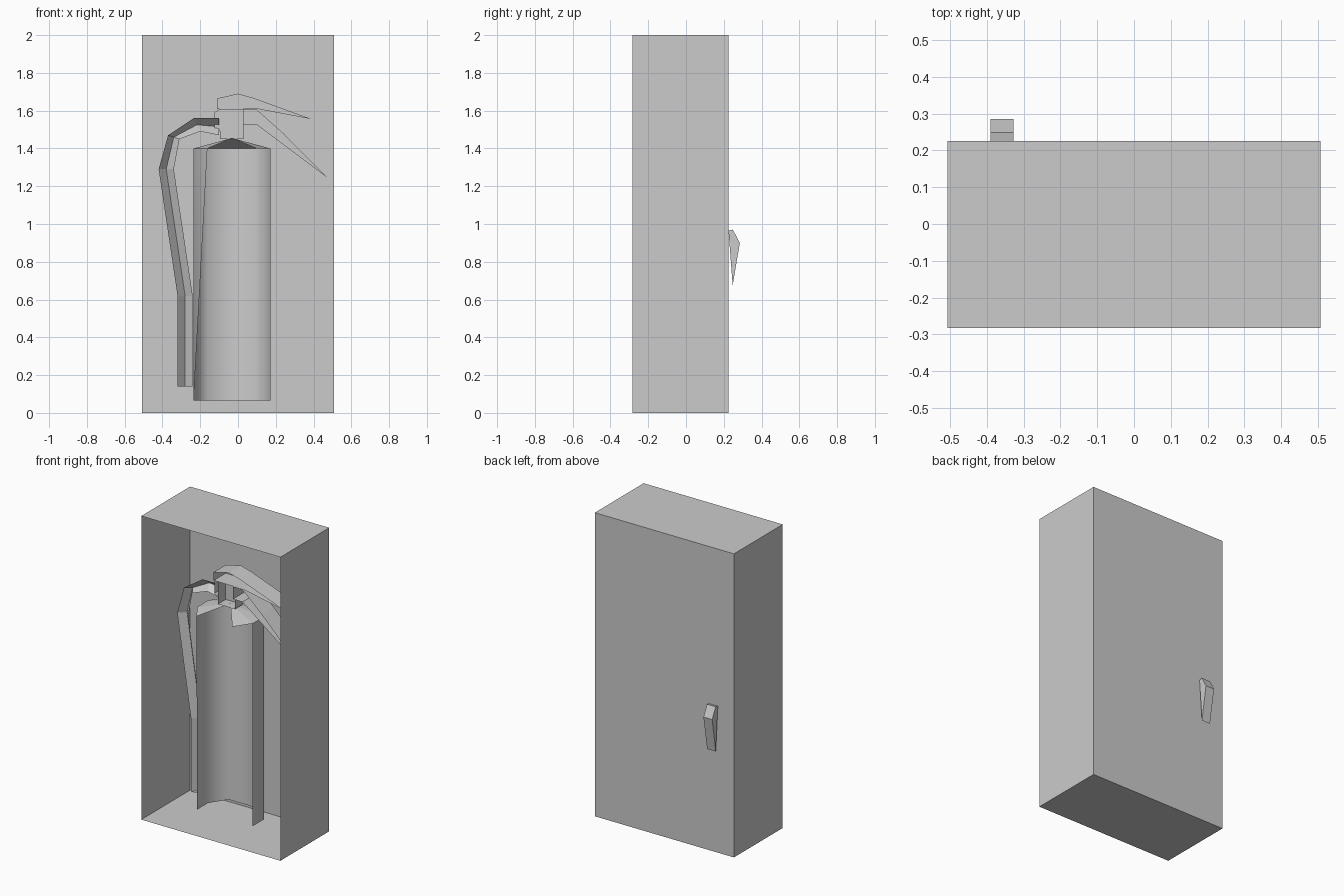
import bpy, bmesh

cube = bpy.data.objects.get("Cube")
if cube:
    bpy.data.objects.remove(cube, do_unlink=True)

GREY = (0.6, 0.6, 0.6, 1)
grey = bpy.data.materials.new("plain_grey")
grey.use_nodes = True
grey.diffuse_color = GREY
grey.node_tree.nodes["Principled BSDF"].inputs["Base Color"].default_value = GREY

MID_Y = -0.033


def finish(name, bm, smooth=False):
    bmesh.ops.recalc_face_normals(bm, faces=bm.faces)
    mesh = bpy.data.meshes.new(name)
    bm.to_mesh(mesh)
    bm.free()
    mesh.materials.append(grey)
    for p in mesh.polygons:
        p.use_smooth = smooth
    obj = bpy.data.objects.new(name, mesh)
    bpy.context.collection.objects.link(obj)
    return obj


def extrude(name, points, start, end, open_front=False):
    """Prism whose profile rings sit at the start and end of its axis."""
    bm = bmesh.new()
    a = [bm.verts.new(start(*p)) for p in points]
    b = [bm.verts.new(end(*p)) for p in points]
    n = len(points)
    for i in range(n):
        j = (i + 1) % n
        bm.faces.new((a[i], a[j], b[j], b[i]))
    if not open_front:
        bm.faces.new(a)
    bm.faces.new(b)
    return finish(name, bm)


def along_y(name, points, half):
    return extrude(name, points,
                   lambda x, z: (x, MID_Y - half, z),
                   lambda x, z: (x, MID_Y + half, z), open_front=True)


# Cabinet: thin shell, open at the front
extrude("cabinet", [(-0.507, 0), (0.507, 0), (0.507, 2), (-0.507, 2)],
        lambda x, z: (x, -0.283, z), lambda x, z: (x, 0.225, z), open_front=True)

# Door pull on the back panel
extrude("door_pull", [(0.225, 0.965), (0.248, 0.97), (0.285, 0.9), (0.247, 0.675)],
        lambda y, z: (-0.39, y, z), lambda y, z: (-0.327, y, z))

# Tank: eight-sided shell, open toward the front
CX = -0.032
outline = [(-0.13, -0.167), (-0.203, -0.058), (-0.203, 0.058), (-0.13, 0.167),
           (0.13, 0.167), (0.203, 0.058), (0.203, -0.058)]
bm = bmesh.new()
low = [bm.verts.new((CX + x, MID_Y + y, 0.065)) for x, y in outline]
top = [bm.verts.new((CX + x, MID_Y + y, 1.4)) for x, y in outline]
bm.faces.new((top[0], top[1], low[1]))
for i in range(1, 6):
    bm.faces.new((low[i], low[i + 1], top[i + 1], top[i]))
bm.verts.remove(low[0])
finish("tank", bm, smooth=True)

# Shallow cone shoulder, without its front facet
bm = bmesh.new()
apex = bm.verts.new((CX, MID_Y, 1.455))
rim = [bm.verts.new((CX + x, MID_Y + y, 1.4))
       for x, y in outline + [(0.13, -0.167)]]
for p, q in zip(rim, rim[1:]):
    bm.faces.new((p, q, apex))
finish("shoulder", bm)

# Valve body and its outlet
along_y("valve_body", [(-0.095, 1.45), (0.03, 1.45), (0.03, 1.61), (-0.095, 1.61)], 0.04)
along_y("valve_outlet", [(-0.095, 1.49), (-0.095, 1.61), (-0.125, 1.59), (-0.125, 1.51)], 0.035)

# Squeeze lever and carrying handle
along_y("squeeze_lever", [(-0.11, 1.61), (-0.11, 1.665), (0, 1.69), (0.08, 1.668),
                          (0.39, 1.555), (0.1, 1.61)], 0.063)
along_y("carry_handle", [(0.03, 1.525), (0.03, 1.605), (0.1, 1.605),
                         (0.24, 1.48), (0.48, 1.24), (0.1, 1.525)], 0.063)

# Hose: V-shaped strip between an outer and an inner edge
outer = [(-0.1, 1.56), (-0.235, 1.56), (-0.37, 1.47), (-0.42, 1.29), (-0.32, 0.62), (-0.32, 0.14)]
inner = [(-0.1, 1.47), (-0.2, 1.49), (-0.31, 1.45), (-0.34, 1.29), (-0.24, 0.62), (-0.24, 0.14)]
bm = bmesh.new()
rows = []
for (ox, oz), (ix, iz) in zip(outer, inner):
    rows.append([bm.verts.new(p) for p in (
        (ox, MID_Y, oz),
        ((ox + ix) / 2, MID_Y + 0.045, (oz + iz) / 2),
        (ix, MID_Y, iz))])
for r, s in zip(rows, rows[1:]):
    for k in range(2):
        bm.faces.new((r[k], r[k + 1], s[k + 1], s[k]))
bm.faces.new(rows[-1])
finish("hose", bm)
